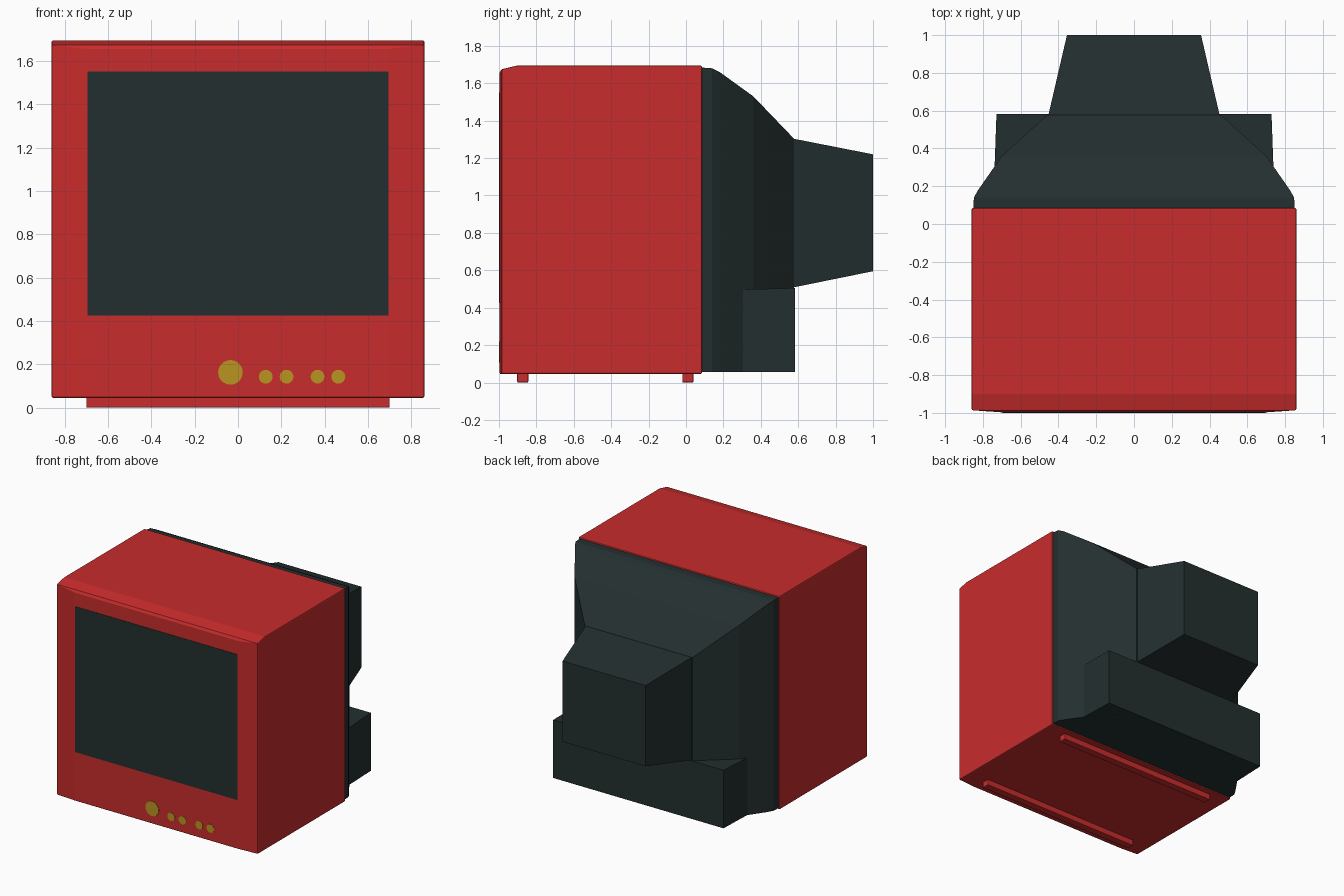
import bpy, bmesh, math
from mathutils import Matrix

if "Cube" in bpy.data.objects:
    bpy.data.objects.remove(bpy.data.objects["Cube"])


def material(name, rgb):
    m = bpy.data.materials.new(name)
    m.diffuse_color = (*rgb, 1)
    m.use_nodes = True
    m.node_tree.nodes["Principled BSDF"].inputs["Base Color"].default_value = m.diffuse_color
    return m


RED = material("red plastic", (0.58, 0.025, 0.025))
DARK = material("dark grey", (0.017, 0.028, 0.028))
GOLD = material("gold", (0.49, 0.30, 0.015))


def finish(name, bm, mat, bevel=0.0):
    bmesh.ops.recalc_face_normals(bm, faces=bm.faces)
    me = bpy.data.meshes.new(name)
    bm.to_mesh(me)
    bm.free()
    me.materials.append(mat)
    ob = bpy.data.objects.new(name, me)
    bpy.context.collection.objects.link(ob)
    if bevel:
        b = ob.modifiers.new("soft edges", 'BEVEL')
        b.width = bevel
        b.segments = 2
        b.limit_method = 'ANGLE'
        b.angle_limit = math.radians(40)
    return ob


def loft(name, rings, mat, bevel=0.0):
    """Rectangular sections along y: (y, half width, bottom, top)."""
    bm = bmesh.new()
    loops = [[bm.verts.new(p) for p in ((-w, y, b), (w, y, b), (w, y, t), (-w, y, t))]
             for y, w, b, t in rings]
    for a, c in zip(loops, loops[1:]):
        for i in range(4):
            j = (i + 1) % 4
            bm.faces.new((a[i], a[j], c[j], c[i]))
    bm.faces.new(loops[0])
    bm.faces.new(loops[-1])
    return finish(name, bm, mat, bevel)


def disc(name, x, z, r):
    bm = bmesh.new()
    bmesh.ops.create_cone(bm, cap_ends=True, segments=20, radius1=r, radius2=r, depth=0.008,
                          matrix=Matrix.Translation((x, -0.996, z)) @ Matrix.Rotation(math.pi / 2, 4, 'X'))
    return finish(name, bm, GOLD)


# Red cabinet with slightly raked bezel and sloped top front
loft("cabinet", [(-0.997, 0.70, 0.045, 1.655), (-0.986, 0.86, 0.045, 1.675),
                 (-0.90, 0.86, 0.045, 1.695), (0.085, 0.86, 0.045, 1.695)], RED, 0.008)

# Screen plate
loft("screen", [(-1.0, 0.695, 0.425, 1.55), (-0.992, 0.695, 0.425, 1.55)], DARK)

# Dark rear housing, tube cover and lower rear box
loft("rear_housing", [(0.07, 0.85, 0.055, 1.685), (0.14, 0.848, 0.055, 1.68),
                      (0.18, 0.825, 0.055, 1.66), (0.36, 0.70, 0.055, 1.53),
                      (0.578, 0.46, 0.055, 1.303)], DARK)
loft("tube_cover", [(0.57, 0.455, 0.51, 1.303), (0.582, 0.452, 0.51, 1.302),
                    (1.0, 0.355, 0.595, 1.22)], DARK)
loft("rear_lower_box", [(0.20, 0.742, 0.056, 0.495), (0.582, 0.728, 0.056, 0.505)], DARK)

# Control knobs
disc("large_knob", -0.035, 0.163, 0.057)
for i, x in enumerate((0.128, 0.224, 0.367, 0.463)):
    disc(f"small_knob_{i + 1}", x, 0.143, 0.032)

# Foot rails
for name, y in (("front_foot", -0.873), ("rear_foot", 0.01)):
    loft(name, [(y - 0.03, 0.70, 0.0, 0.06), (y + 0.03, 0.70, 0.0, 0.06)], RED, 0.006)
